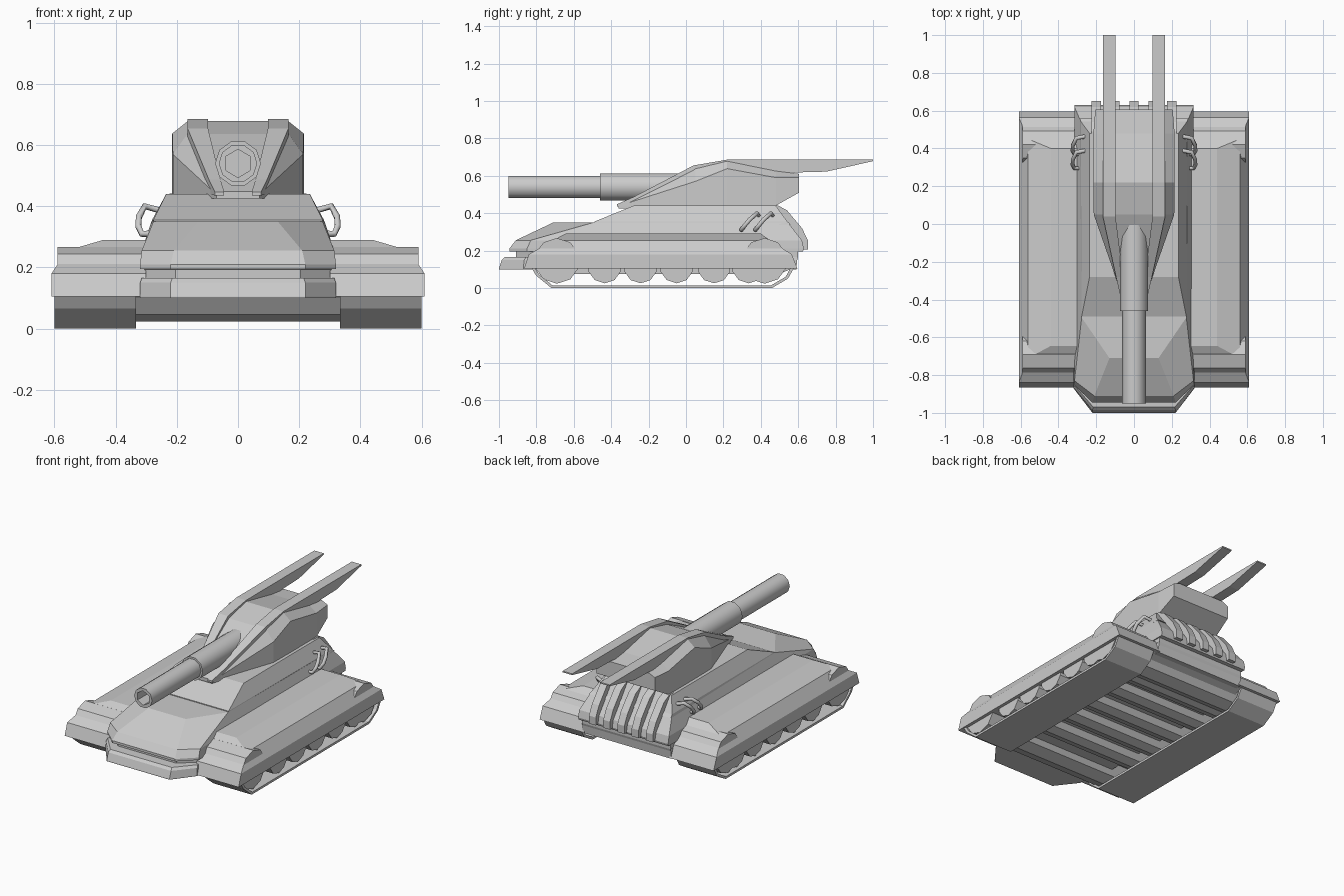
import bpy, bmesh, math
from mathutils import Matrix

if "Cube" in bpy.data.objects:
    bpy.data.objects.remove(bpy.data.objects["Cube"])


def finish(name, bm, mirror=False, smooth=None):
    bmesh.ops.recalc_face_normals(bm, faces=bm.faces)
    me = bpy.data.meshes.new(name)
    bm.to_mesh(me)
    bm.free()
    ob = bpy.data.objects.new(name, me)
    bpy.context.collection.objects.link(ob)
    if mirror:
        ob.modifiers.new("mirror", 'MIRROR')
    if smooth:
        bpy.context.view_layer.objects.active = ob
        bpy.ops.object.select_all(action='DESELECT')
        ob.select_set(True)
        bpy.ops.object.shade_smooth_by_angle(angle=math.radians(smooth))
    return ob


def loft(name, rings, mirror=False):
    """Skin equal-length closed rings of 3D points and cap both ends."""
    bm = bmesh.new()
    vs = [[bm.verts.new(p) for p in r] for r in rings]
    n = len(vs[0])
    for a, b in zip(vs, vs[1:]):
        for i in range(n):
            j = (i + 1) % n
            bm.faces.new((a[i], a[j], b[j], b[i]))
    bm.faces.new(vs[0])
    bm.faces.new(vs[-1])
    return finish(name, bm, mirror)


def prism(name, profile, x0, x1, mirror=False):
    """Extrude a (y, z) profile along x."""
    return loft(name, [[(x, y, z) for y, z in profile] for x in (x0, x1)], mirror)


def cylinder(name, axis, r, centre, depth, sides, spin=0.0, smooth=None):
    bm = bmesh.new()
    rot = Matrix.Rotation(math.pi / 2, 4, 'Y' if axis == 'x' else 'X')
    m = Matrix.Translation(centre) @ rot @ Matrix.Rotation(spin, 4, 'Z')
    bmesh.ops.create_cone(bm, cap_ends=True, segments=sides, radius1=r,
                          radius2=r, depth=depth, matrix=m)
    return finish(name, bm, smooth=smooth)


def sym(half):
    return half + [(-x, y, z) for x, y, z in reversed(half)]


# Hull with bumper, groove and sloped hood: z, front x/y, corner x/y, back x/y
layers = [
    (.10, .22, -1.0, .32, -.87, .31, .59),
    (.105, .22, -1.0, .32, -.87, .31, .59),
    (.15, .22, -.985, .32, -.865, .31, .595),
    (.165, .215, -.97, .315, -.855, .31, .60),
    (.166, .205, -.91, .305, -.82, .31, .60),
    (.194, .205, -.91, .305, -.82, .31, .60),
    (.195, .22, -.945, .32, -.85, .315, .625),
    (.21, .22, -.945, .32, -.85, .315, .63),
    (.255, .21, -.91, .315, -.83, .315, .62),
    (.35, .13, -.71, .277, -.495, .283, .545)]
loft("hull", [sym([(xf, yf, z), (xc, yc, z), (xb, yb, z)])
              for z, xf, yf, xc, yc, xb, yb in layers])

# Upper deck under the turret
loft("upper_deck", [sym([(xf, yf, z), (xb, yb, z)]) for z, xf, yf, xb, yb in
                    [(.34, .277, -.49, .287, .56), (.355, .277, -.49, .281, .542),
                     (.44, .235, -.28, .235, .48)]])

# Belly plate between the tracks
prism("belly", [(-.82, .11), (-.74, .075), (.5, .075), (.58, .11)], -.335, .335)

# Rear grille ribs
rib = [(.44, .442), (.49, .442), (.54, .415), (.62, .32), (.652, .255),
       (.652, .205), (.58, .205), (.55, .25)]
for i in range(5):
    x = (i - 2) * .1
    prism(f"rear_rib_{i + 1}", rib, x - .024, x + .024)

# Track covers
loft("track_cover", [[(.30, y0, z), (x, y0, z), (x, y1, z), (.30, y1, z)]
                     for z, x, y0, y1 in
                     [(.105, .61, -.865, .595), (.18, .61, -.84, .565),
                      (.255, .56, -.71, .45), (.29, .44, -.645, .40)]], True)

# Track belts: thin strip following the wheels
outer = [(-.835, .12), (-.80, .065), (-.72, .0), (.46, .0), (.545, .05), (.585, .12)]
inner = [(-.815, .12), (-.785, .072), (-.714, .014), (.455, .014), (.533, .06), (.565, .12)]
prism("track_belt", outer + inner[::-1], .333, .60, True)

# Full-width rollers
rollers = [(-.69, .145, .122), (-.435, .115, .09), (-.243, .115, .09),
           (-.05, .115, .09), (.15, .115, .09), (.42, .145, .122), (.335, .115, .09)]
for i, (y, z, r) in enumerate(rollers):
    cylinder(f"roller_{i + 1}", 'x', r, (0, y, z), 1.18, 10, math.pi / 10)

# Turret: y, half width, bottom z, shoulder z, roof half width, roof z
loft("turret", [sym([(w, y, b), (w, y, s), (rw, y, t)]) for y, w, b, s, rw, t in
                [(-.36, .07, .425, .438, .055, .448), (.05, .213, .43, .57, .165, .637),
                 (.22, .215, .43, .638, .165, .678), (.48, .215, .44, .59, .165, .625),
                 (.605, .205, .51, .592, .165, .61)]])

# Swept fins: y, inner x, outer x, bottom z, top z
loft("fin", [[(a, y, b), (c, y, b), (c, y, t), (a, y, t)] for y, a, c, b, t in
             [(-.37, .045, .075, .435, .447), (-.28, .057, .095, .44, .487),
              (.04, .098, .165, .52, .655), (.22, .098, .165, .62, .686),
              (.42, .098, .165, .60, .686), (.6, .098, .165, .618, .686),
              (.75, .098, .165, .622, .686), (1.0, .098, .165, .678, .686)]], True)

# Gun: sleeve and barrel with a hexagonal bore
cylinder("gun_sleeve", 'y', .075, (0, -.18, .54), .56, 10, math.pi / 10, 40)
barrel = cylinder("gun_barrel", 'y', .063, (0, -.68, .54), .54, 10, math.pi / 10, 40)
cutter = cylinder("bore_cutter", 'y', .046, (0, -.9, .54), .4, 6)
cutter.hide_render = True
cutter.hide_viewport = True
cut = barrel.modifiers.new("bore", 'BOOLEAN')
cut.operation = 'DIFFERENCE'
cut.object = cutter

# Side pipe loops, two per side
for i, y in enumerate((.295, .37)):
    path = [(.25, y + .095, .385), (.305, y + .085, .40), (.324, y + .045, .365),
            (.326, y + .02, .335), (.315, y, .31), (.275, y, .31)]
    cu = bpy.data.curves.new(f"side_pipe_{i + 1}", 'CURVE')
    cu.dimensions = '3D'
    cu.bevel_depth = .011
    cu.bevel_resolution = 1
    cu.use_fill_caps = True
    sp = cu.splines.new('POLY')
    sp.points.add(len(path) - 1)
    for p, co in zip(sp.points, path):
        p.co = (*co, 1)
    ob = bpy.data.objects.new(cu.name, cu)
    bpy.context.collection.objects.link(ob)
    ob.modifiers.new("mirror", 'MIRROR')
